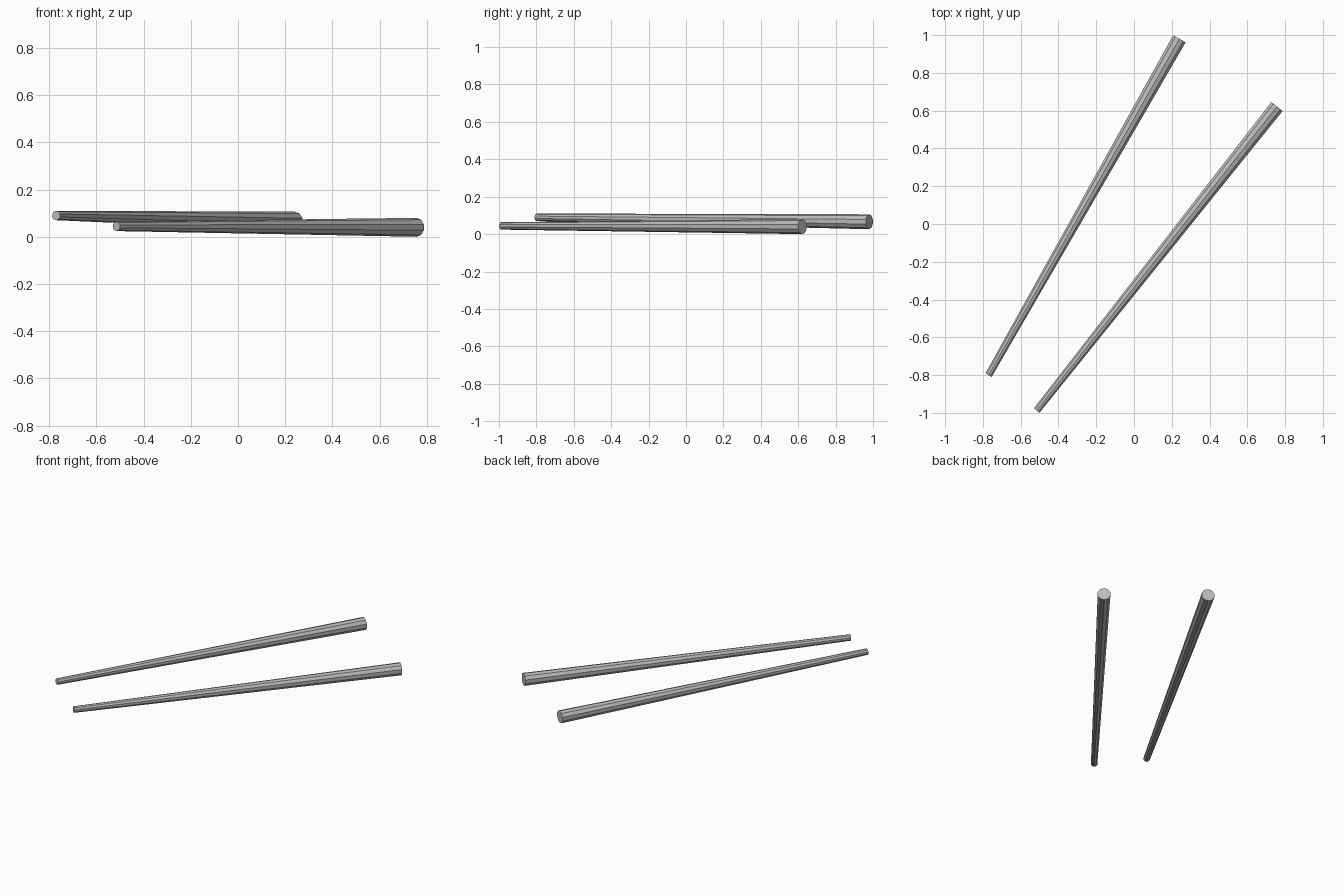
import bpy
from mathutils import Vector

cube = bpy.data.objects.get("Cube")
if cube:
    bpy.data.objects.remove(cube, do_unlink=True)

SIDES = 10
THIN_RADIUS = 0.02
THICK_RADIUS = 0.04

# Single plain grey
grey = bpy.data.materials.new("plain_grey")
grey.use_nodes = True
colour = (0.5, 0.5, 0.5, 1)
grey.diffuse_color = colour
grey.node_tree.nodes["Principled BSDF"].inputs["Base Color"].default_value = colour


def tapered_stick(name, thin_end, thick_end):
    """Faceted rod that widens from its tip to its handle end."""
    start, end = Vector(thin_end), Vector(thick_end)
    axis = end - start
    bpy.ops.mesh.primitive_cone_add(
        vertices=SIDES, radius1=THIN_RADIUS, radius2=THICK_RADIUS,
        depth=axis.length, location=(start + end) / 2)
    stick = bpy.context.object
    stick.name = name
    stick.rotation_euler = axis.to_track_quat("Z", "Y").to_euler()
    stick.data.materials.append(grey)
    bpy.ops.object.shade_flat()
    return stick


# The pair of sticks, splayed slightly apart
tapered_stick("right_stick", (-0.77, -0.8, 0.09), (0.24, 0.98, 0.066))
tapered_stick("left_stick", (-0.515, -0.987, 0.044), (0.757, 0.622, 0.04))
